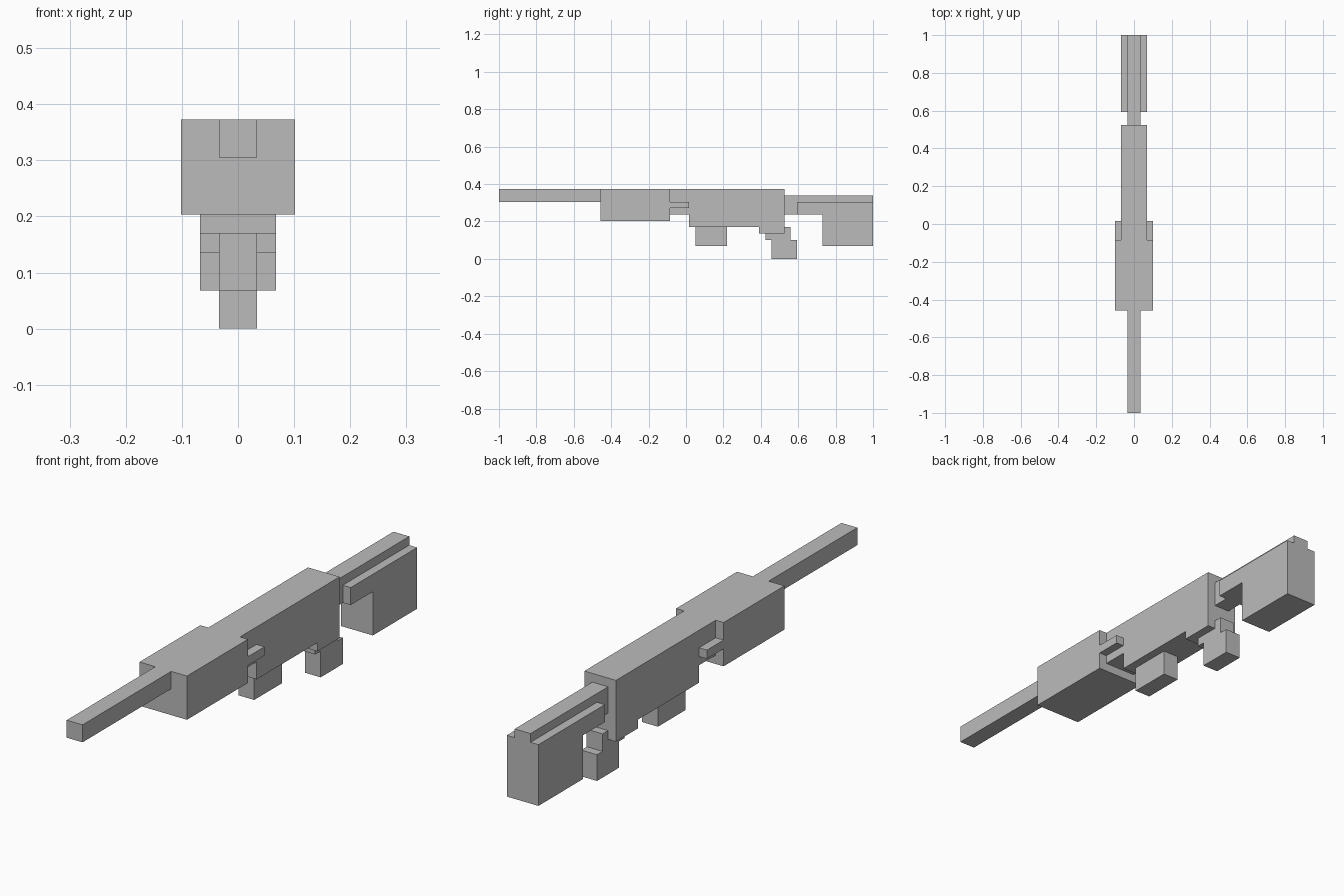
import bpy
import bmesh

cube = bpy.data.objects.get("Cube")
if cube:
    bpy.data.objects.remove(cube, do_unlink=True)

UNIT = 2 / 59  # the model is built on a block grid, 59 blocks long

grey = bpy.data.materials.new("plain grey")
grey.use_nodes = True
grey.diffuse_color = (0.5, 0.5, 0.5, 1)
grey.node_tree.nodes["Principled BSDF"].inputs["Base Color"].default_value = (0.5, 0.5, 0.5, 1)


def slab(name, outline, x0, x1):
    """Extrude a side outline of (y, z) grid points from x0 to x1."""
    bm = bmesh.new()
    face = bm.faces.new([bm.verts.new((x0 * UNIT, y * UNIT - 1, z * UNIT)) for y, z in outline])
    grown = bmesh.ops.extrude_face_region(bm, geom=[face])["geom"]
    moved = [v for v in grown if isinstance(v, bmesh.types.BMVert)]
    bmesh.ops.translate(bm, verts=moved, vec=((x1 - x0) * UNIT, 0, 0))
    bmesh.ops.recalc_face_normals(bm, faces=bm.faces)
    mesh = bpy.data.meshes.new(name)
    bm.to_mesh(mesh)
    bm.free()
    mesh.materials.append(grey)
    obj = bpy.data.objects.new(name, mesh)
    bpy.context.collection.objects.link(obj)
    return obj


def box(name, y0, y1, z0, z1, x0, x1):
    return slab(name, [(y0, z0), (y1, z0), (y1, z1), (y0, z1)], x0, x1)


# Front: barrel and wide handguard
box("barrel", 0, 16, 9, 11, -1, 1)
box("handguard", 16, 27, 6, 11, -3, 3)

# Middle: receiver with a raised neck in front and a lip at the rear
slab("receiver", [(27, 7), (30, 7), (30, 5), (41, 5), (41, 4), (45, 4), (45, 11), (27, 11)], -2, 2)
for side, name in ((1, "left_handle"), (-1, "right_handle")):
    box(name, 27, 30, 8, 9, *sorted((2 * side, 3 * side)))

# Underside: magazine and stepped grip
box("magazine", 31, 36, 2, 5, -1, 1)
slab("grip", [(42, 5), (42, 3), (43, 3), (43, 0), (47, 0), (47, 3), (46, 3), (46, 5)], -1, 1)

# Rear: stock hanging from a narrow spine
box("stock_spine", 45, 59, 7, 10, -1, 1)
slab("stock", [(47, 7), (51, 7), (51, 2), (59, 2), (59, 9), (47, 9)], -2, 2)
